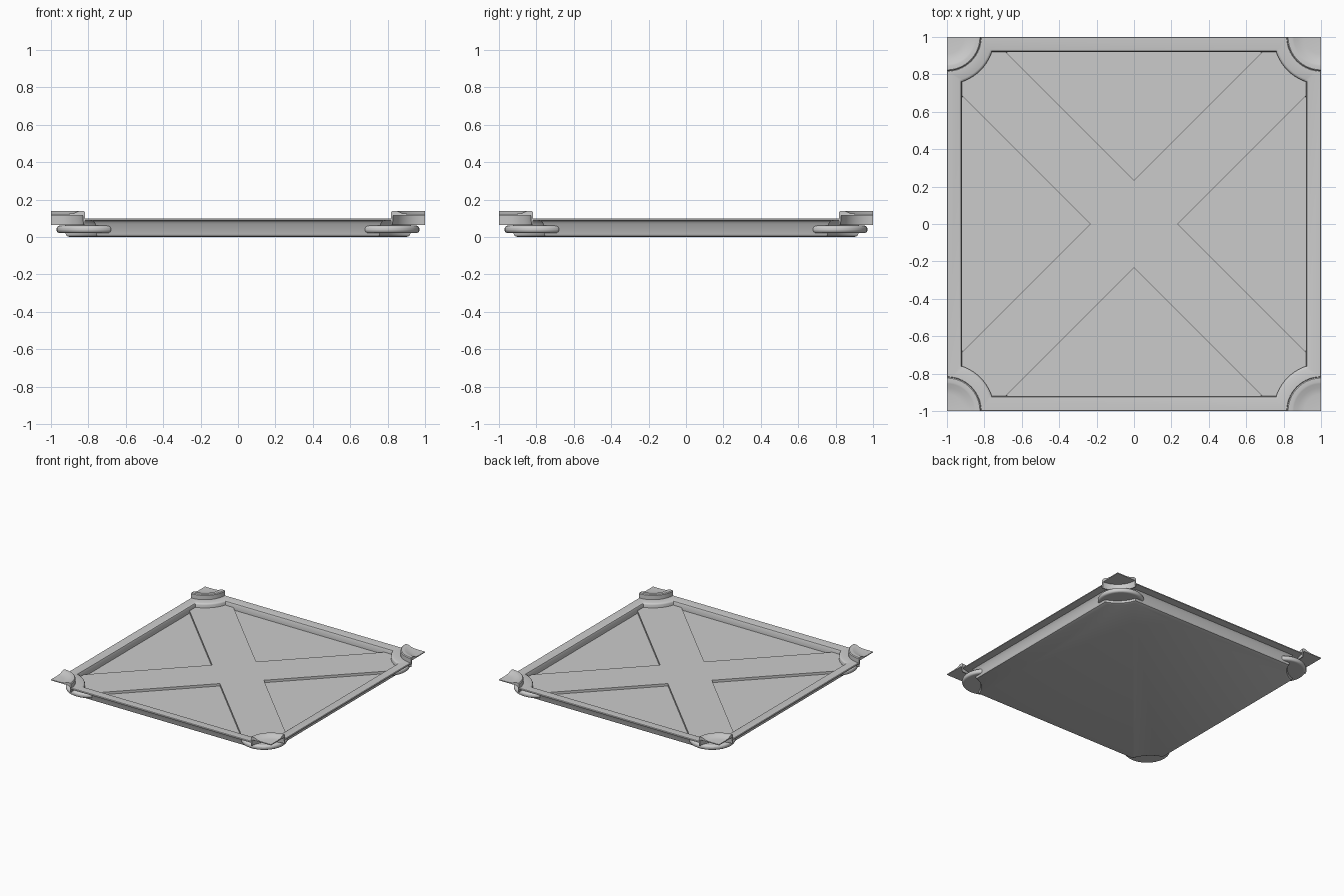
import bpy, math

if "Cube" in bpy.data.objects:
    bpy.data.objects.remove(bpy.data.objects["Cube"])

STEPS = 14


def make_object(name, verts, faces, bevel=0.0):
    mesh = bpy.data.meshes.new(name)
    mesh.from_pydata(verts, [], faces)
    obj = bpy.data.objects.new(name, mesh)
    bpy.context.collection.objects.link(obj)
    bpy.ops.object.select_all(action='DESELECT')
    obj.select_set(True)
    bpy.context.view_layer.objects.active = obj
    bpy.ops.object.mode_set(mode='EDIT')
    bpy.ops.mesh.select_all(action='SELECT')
    bpy.ops.mesh.normals_make_consistent(inside=False)
    bpy.ops.object.mode_set(mode='OBJECT')
    if bevel:
        mod = obj.modifiers.new("rounding", 'BEVEL')
        mod.width, mod.segments = bevel, 4
        mod.limit_method, mod.angle_limit = 'ANGLE', math.radians(40)
    bpy.ops.object.shade_smooth_by_angle(angle=math.radians(40))
    return obj


def turn(p, k):
    x, y = p
    for _ in range(k):
        x, y = -y, x
    return x, y


def corner_arc(inset, r):
    # concave arc centred on the (1, 1) corner
    t0 = math.asin(inset / r)
    ts = [t0 + (math.pi / 2 - 2 * t0) * i / STEPS for i in range(STEPS + 1)]
    return [(1 - r * math.sin(t), 1 - r * math.cos(t)) for t in ts]


def loft(name, loops, bevel=0.0):
    n = len(loops[0])
    verts = [v for loop in loops for v in loop]
    faces = [tuple(range(n)), tuple(range(len(verts) - n, len(verts)))]
    for a in range(len(loops) - 1):
        for i in range(n):
            j = (i + 1) % n
            faces.append((a * n + i, a * n + j, (a + 1) * n + j, (a + 1) * n + i))
    return make_object(name, verts, faces, bevel)


def prism(name, pts, z0, z1, bevel=0.0):
    return loft(name, [[(x, y, z) for x, y in pts] for z in (z0, z1)], bevel)


# tray: recessed floor, raised rim with overhanging lip, inset wall and base
profile = [(.08, .253, .045), (.08, .253, .088), (.076, .249, .096), (.066, .24, .1),
           (.004, .184, .1), (0, .18, .096), (0, .18, .09), (.06, .235, .086),
           (.074, .25, .07), (.078, .255, .018), (.084, .26, .006), (.1, .275, 0)]
loft("tray", [[(*turn(p, k), z) for k in range(4) for p in corner_arc(i, r)]
              for i, r, z in profile])

# raised diagonal cross brace
quadrant = [(.235, 0), (.92, .685)] + corner_arc(.08, .253) + [(.685, .92)]
prism("cross_brace", [turn(p, k) for k in range(4) for p in quadrant], .03, .065)

# corner cap section: dished top plate with a rounded skirt, as radius and height
section = [(.0005, .123), (.09, .123), (.125, .128), (.146, .138), (.155, .14), (.176, .14),
           (.182, .134), (.182, .065), (.174, .065), (.17, .116), (.0005, .116)]
for k in range(4):
    loops = []
    for i in range(STEPS + 1):
        a = math.pi / 2 * i / STEPS
        loops.append([(*turn((1 - r * math.cos(a), 1 - r * math.sin(a)), k), z)
                      for r, z in section])
    loft(f"corner_cap_{k}", loops)

    # round-edged foot disc below each cap, half sunk in the tray wall
    centre, radius = 1 - .205, .175
    angles = [math.radians(-45 + 180 * i / 20) for i in range(21)]
    pts = [(centre + radius * math.cos(a), centre + radius * math.sin(a)) for a in angles]
    prism(f"corner_foot_{k}", [turn(p, k) for p in pts], .022, .061, .016)
